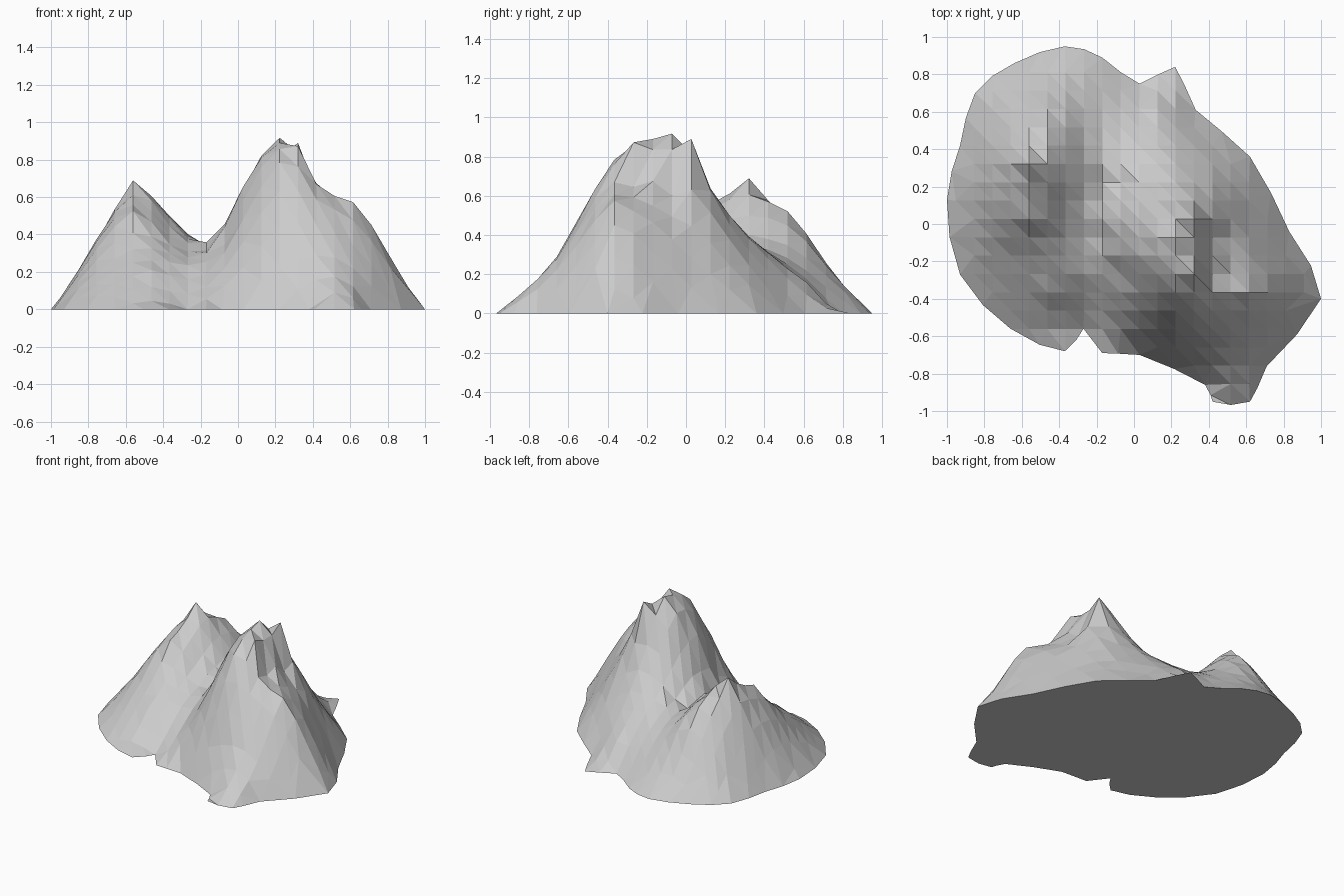
import bpy, bmesh, math, random
from mathutils import Vector
from mathutils.geometry import delaunay_2d_cdt

if "Cube" in bpy.data.objects:
    bpy.data.objects.remove(bpy.data.objects["Cube"])

random.seed(4)
STEP, ORIGIN = 0.098, 0.027

# Foot of the mountain, seen from above, anticlockwise
corners = [(1, -.4), (.83, -.04), (.62, .36), (.33, .61), (.22, .84), (.03, .75), (-.17, .89),
           (-.37, .95), (-.64, .86), (-.85, .7), (-.93, .42), (-1, .13), (-.93, -.27),
           (-.66, -.56), (-.37, -.68), (-.27, -.56), (-.17, -.69), (.03, -.7), (.38, -.86),
           (.42, -.95), (.62, -.95), (.71, -.76)]

# Crests, breaks of slope and valley floor as (x, y, height)
main_peak = [(.32, .03, .89), (.22, -.07, .915), (.32, -.27, .88), (.24, -.41, .75), (.2, -.57, .4),
             (.13, -.05, .82), (.13, -.32, .72), (.03, -.2, .66), (-.05, -.27, .37),
             (.42, -.07, .6), (.42, -.27, .64), (.27, .13, .6), (.03, .13, .52),
             (.2, .32, .4), (.13, .6, .17)]
east_shoulder = [(.62, -.37, .575), (.76, -.37, .39), (.62, -.17, .46), (.62, -.56, .34), (.57, -.8, .15)]
valley = [(-.22, -.4, .13), (-.17, -.1, .29), (-.15, .2, .3)]
west_peak = [(-.46, .56, .5), (-.56, .32, .695), (-.56, .03, .53), (-.52, -.12, .36), (-.68, .32, .5),
             (-.72, .02, .37), (-.44, -.35, .23), (-.35, .05, .39), (-.27, .45, .37)]

# Round the foot by adding a curved midpoint between corners
foot = []
for i, p in enumerate(corners):
    a, c, d = corners[i - 1], corners[(i + 1) % len(corners)], corners[(i + 2) % len(corners)]
    foot += [p, tuple((9 * (p[k] + c[k]) - a[k] - d[k]) / 16 for k in (0, 1))]


def solve(a, b):
    """Gaussian elimination with pivoting."""
    n = len(b)
    m = [row[:] + [v] for row, v in zip(a, b)]
    for i in range(n):
        p = max(range(i, n), key=lambda r: abs(m[r][i]))
        m[i], m[p] = m[p], m[i]
        for r in range(i + 1, n):
            f = m[r][i] / m[i][i]
            if f:
                m[r] = [u - f * v for u, v in zip(m[r], m[i])]
    x = [0.0] * n
    for i in reversed(range(n)):
        x[i] = (m[i][n] - sum(m[i][j] * x[j] for j in range(i + 1, n))) / m[i][i]
    return x


# Terrain height stretched over the features, falling to zero at the foot
knots = main_peak + east_shoulder + valley + west_peak + [(x, y, 0) for x, y in foot]
weights = solve([[math.dist(p[:2], q[:2]) for q in knots] for p in knots], [p[2] for p in knots])


def height(x, y):
    return max(.02, sum(w * math.hypot(x - k[0], y - k[1]) for w, k in zip(weights, knots)))


def inside(x, y, margin=.045):
    hit, near = False, 9
    for a, b in zip(foot, foot[1:] + foot[:1]):
        if (a[1] > y) != (b[1] > y) and x < a[0] + (y - a[1]) / (b[1] - a[1]) * (b[0] - a[0]):
            hit = not hit
        ab, ap = Vector(b) - Vector(a), Vector((x, y)) - Vector(a)
        t = min(1, max(0, ap.dot(ab) / ab.length_squared))
        near = min(near, (ap - ab * t).length)
    return hit and near > margin


# Regular grid of terrain points joined to the foot
lattice = [ORIGIN + STEP * i for i in range(-11, 11)]
grid = [(x, y) for x in lattice for y in lattice if inside(x, y)]
n = len(foot)
flat, _, tris, origin, _, _ = delaunay_2d_cdt(
    [Vector(p) for p in foot + grid], [(i, (i + 1) % n) for i in range(n)], [], 1, 1e-5)

bm = bmesh.new()
verts = []
for v, src in zip(flat, origin):
    is_foot = any(i < n for i in src)
    verts.append(bm.verts.new((v.x, v.y, 0 if is_foot else height(v.x, v.y) + random.uniform(-.006, .006))))
for t in tris:
    bm.faces.new([verts[i] for i in t])
bmesh.ops.join_triangles(bm, faces=bm.faces[:], angle_face_threshold=.5, angle_shape_threshold=.9)

# Flat underside
rim = [e for e in bm.edges if e.is_boundary]
bmesh.ops.contextual_create(bm, geom=rim)
bmesh.ops.recalc_face_normals(bm, faces=bm.faces[:])

mesh = bpy.data.meshes.new("mountain")
bm.to_mesh(mesh)
bm.free()
bpy.context.collection.objects.link(bpy.data.objects.new("mountain", mesh))
